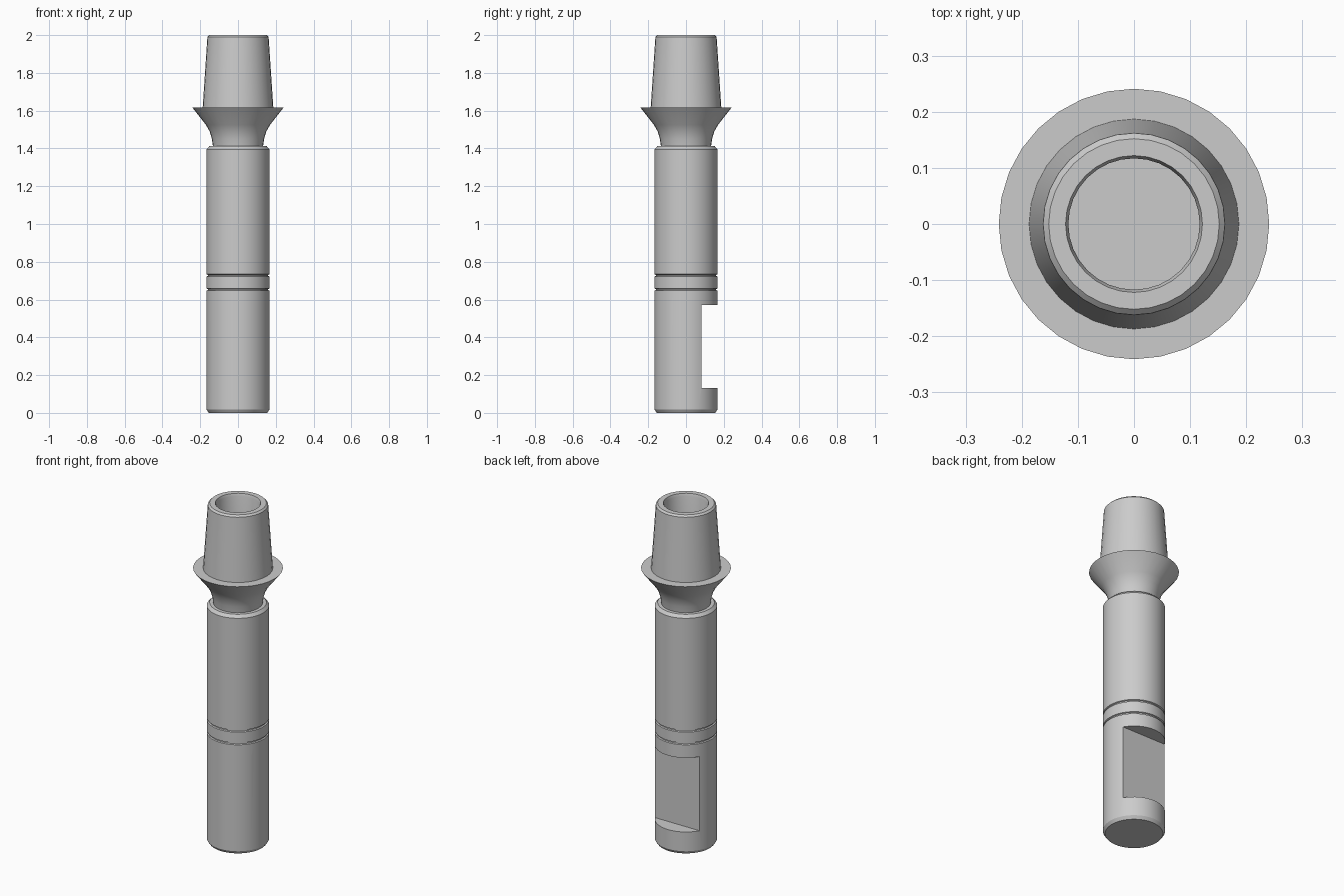
import bpy, bmesh, math

cube = bpy.data.objects.get("Cube")
if cube:
    bpy.data.objects.remove(cube, do_unlink=True)

steel = bpy.data.materials.new("satin_grey")
steel.use_nodes = True
GREY = (0.6, 0.6, 0.6, 1)
steel.diffuse_color = GREY
steel.node_tree.nodes["Principled BSDF"].inputs["Base Color"].default_value = GREY


def link(name, bm):
    bmesh.ops.recalc_face_normals(bm, faces=bm.faces)
    mesh = bpy.data.meshes.new(name)
    bm.to_mesh(mesh)
    bm.free()
    mesh.materials.append(steel)
    obj = bpy.data.objects.new(name, mesh)
    bpy.context.collection.objects.link(obj)
    return obj


def lathe(name, profile, steps):
    """Spin a (radius, height) profile around z into a closed solid."""
    bm = bmesh.new()
    verts = [bm.verts.new((r, 0, z)) for r, z in profile]
    edges = [bm.edges.new(pair) for pair in zip(verts, verts[1:])]
    bmesh.ops.spin(bm, geom=verts + edges, axis=(0, 0, 1), cent=(0, 0, 0),
                   angle=math.tau, steps=steps)
    bmesh.ops.remove_doubles(bm, verts=bm.verts, dist=0.0001)
    return link(name, bm)


def smooth(obj):
    bpy.ops.object.select_all(action="DESELECT")
    obj.select_set(True)
    bpy.context.view_layer.objects.active = obj
    bpy.ops.object.shade_smooth_by_angle(angle=math.radians(25))


R = 0.167            # shank radius
FLAT = 0.082         # distance of the flats from the axis
LOW, HIGH = 0.132, 0.57


def groove(z):
    return [(R, z - 0.006), (R - 0.007, z - 0.003),
            (R - 0.007, z + 0.003), (R, z + 0.006)]


# Shank with chamfered ends and two thin grooves
shank = lathe("shank", [(0, 0), (0.155, 0), (R, 0.018), *groove(0.653),
                        *groove(0.728), (R, 1.395), (0.152, 1.412), (0, 1.412)], 48)

# Opposite milled flats, front and back
for side in (-1, 1):
    bm = bmesh.new()
    bmesh.ops.create_cube(bm, size=1)
    for v in bm.verts:
        v.co.x *= 0.6
        v.co.y = side * (FLAT if v.co.y < 0 else 0.4)
        v.co.z = LOW if v.co.z < 0 else HIGH
    cutter = link("flat_cutter", bm)
    cutter.hide_render = True
    mod = shank.modifiers.new("flat", "BOOLEAN")
    mod.operation = "DIFFERENCE"
    mod.solver = "EXACT"
    mod.object = cutter
    bpy.context.view_layer.objects.active = shank
    bpy.ops.object.modifier_apply(modifier=mod.name)
    bpy.data.objects.remove(cutter, do_unlink=True)
smooth(shank)

# Flared collar, tapered post and blind bore
head = lathe("collar_and_post", [
    (0, 1.405), (0.132, 1.405), (0.138, 1.45), (0.15, 1.49), (0.17, 1.525),
    (0.241, 1.616), (0.187, 1.616), (0.162, 1.99), (0.152, 2.0),
    (0.122, 2.0), (0.117, 1.985), (0.117, 1.46), (0, 1.46)], 32)
smooth(head)
